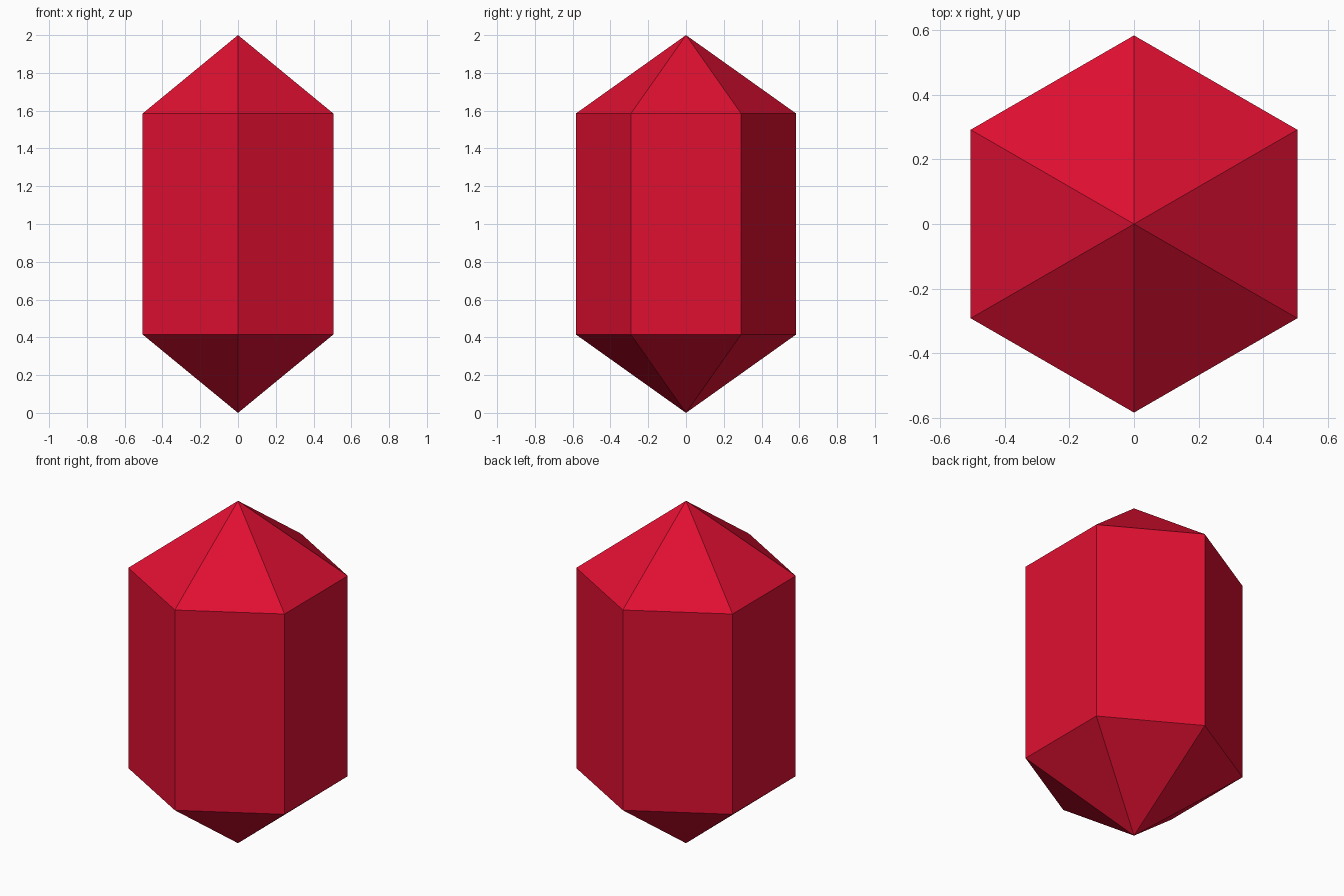
import bpy, bmesh, math

if "Cube" in bpy.data.objects:
    bpy.data.objects.remove(bpy.data.objects["Cube"])

RADIUS = 0.583
LOW, HIGH, TOP = 0.415, 1.585, 2.0

red = bpy.data.materials.new("ruby red")
red.diffuse_color = (0.74, 0.005, 0.031, 1.0)
red.use_nodes = True
red.node_tree.nodes["Principled BSDF"].inputs["Base Color"].default_value = red.diffuse_color

bm = bmesh.new()


def hex_ring(z):
    # corners point to front and back (+-y)
    angles = [math.radians(90 + 60 * i) for i in range(6)]
    return [bm.verts.new((RADIUS * math.cos(a), RADIUS * math.sin(a), z)) for a in angles]


bottom, top = hex_ring(LOW), hex_ring(HIGH)
foot, tip = bm.verts.new((0, 0, 0)), bm.verts.new((0, 0, TOP))

# lower point, prism wall and upper point, one sector at a time
for i in range(6):
    j = (i + 1) % 6
    bm.faces.new((foot, bottom[j], bottom[i]))
    bm.faces.new((bottom[i], bottom[j], top[j], top[i]))
    bm.faces.new((top[i], top[j], tip))

bmesh.ops.recalc_face_normals(bm, faces=bm.faces)
mesh = bpy.data.meshes.new("crystal")
bm.to_mesh(mesh)
bm.free()
mesh.materials.append(red)
crystal = bpy.data.objects.new("crystal", mesh)
bpy.context.collection.objects.link(crystal)
